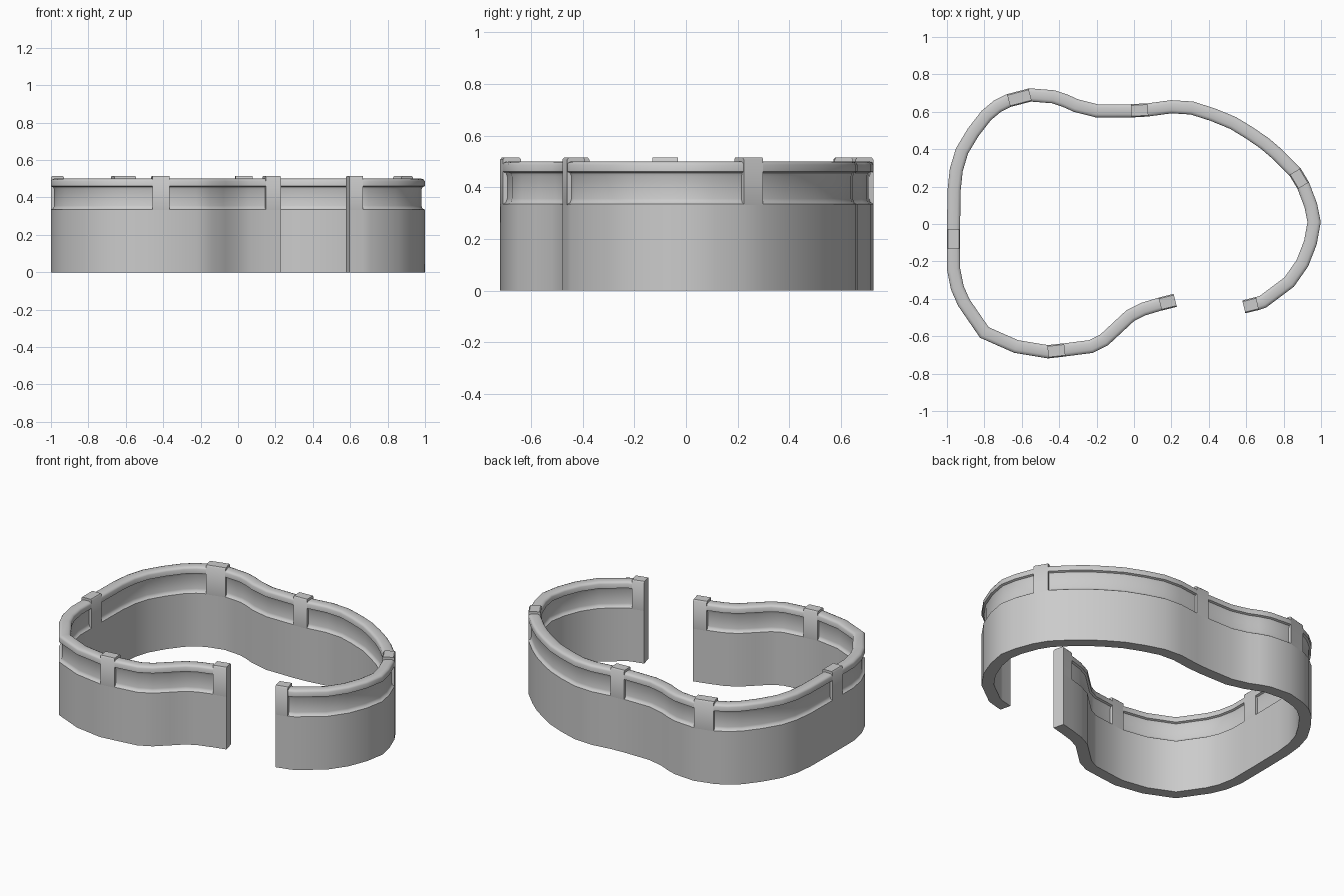
import bpy, bmesh, math
from mathutils import Vector

if "Cube" in bpy.data.objects:
    bpy.data.objects.remove(bpy.data.objects["Cube"])

# Centre line of the wall seen from above, from one open end to the other
PATH = [(.22, -.408), (.14, -.428), (.05, -.455), (-.02, -.49), (-.09, -.555), (-.16, -.62),
        (-.23, -.655), (-.37, -.673), (-.46, -.683), (-.63, -.655), (-.8, -.58), (-.91, -.42),
        (-.945, -.34), (-.965, -.24), (-.965, -.13), (-.965, -.03), (-.962, .18), (-.95, .29),
        (-.92, .39), (-.86, .49), (-.79, .58), (-.73, .63), (-.67, .66), (-.555, .69),
        (-.43, .68), (-.37, .66), (-.31, .633), (-.2, .605), (-.015, .605), (.075, .61),
        (.2, .627), (.31, .62), (.42, .585), (.53, .54), (.62, .485), (.7, .43), (.77, .37),
        (.86, .28), (.905, .205), (.945, .1), (.963, .01), (.943, -.1), (.9, -.21),
        (.83, -.31), (.69, -.415), (.66, -.425), (.587, -.443)]


def sweep(name, path, half):
    """Sweep a symmetric section, given as (half width, z) from bottom to top."""
    section = half + [(-w, z) for w, z in reversed(half)]
    pts = [Vector(p) for p in path]
    bm = bmesh.new()
    rings = []
    for i, p in enumerate(pts):
        a = (p - pts[max(i - 1, 0)])
        b = (pts[min(i + 1, len(pts) - 1)] - p)
        a = a.normalized() if a.length else b.normalized()
        b = b.normalized() if b.length else a
        t = (a + b).normalized()
        n = Vector((-t.y, t.x)) / max(t.dot(a), .7)
        rings.append([bm.verts.new((p.x + n.x * w, p.y + n.y * w, z)) for w, z in section])
    k = len(section)
    for r, s in zip(rings, rings[1:]):
        for j in range(k):
            bm.faces.new((r[j], r[(j + 1) % k], s[(j + 1) % k], s[j]))
    bm.faces.new(rings[0])
    bm.faces.new(rings[-1])
    bmesh.ops.recalc_face_normals(bm, faces=bm.faces)
    mesh = bpy.data.meshes.new(name)
    bm.to_mesh(mesh)
    bm.free()
    ob = bpy.data.objects.new(name, mesh)
    bpy.context.collection.objects.link(ob)
    bpy.ops.object.select_all(action='DESELECT')
    ob.select_set(True)
    bpy.context.view_layer.objects.active = ob
    bpy.ops.object.shade_smooth_by_angle(angle=math.radians(46))
    return ob


# Wall with a channel on both faces and a softly rounded top rail
W = .035
sweep("wall", PATH, [(W, 0), (W, .335), (.023, .341), (.018, .356), (.018, .442),
                     (.023, .455), (W, .46), (W, .487), (.03, .495), (.018, .5)])

# Posts bridging the channel, each on one segment of the path
for n, i in enumerate((0, 7, 14, 22, 28, 37, len(PATH) - 2)):
    sweep(f"post_{n + 1}", PATH[i:i + 2],
          [(W - .001, .325), (W + .0005, .335), (W + .0005, .507), (W - .006, .515)])
